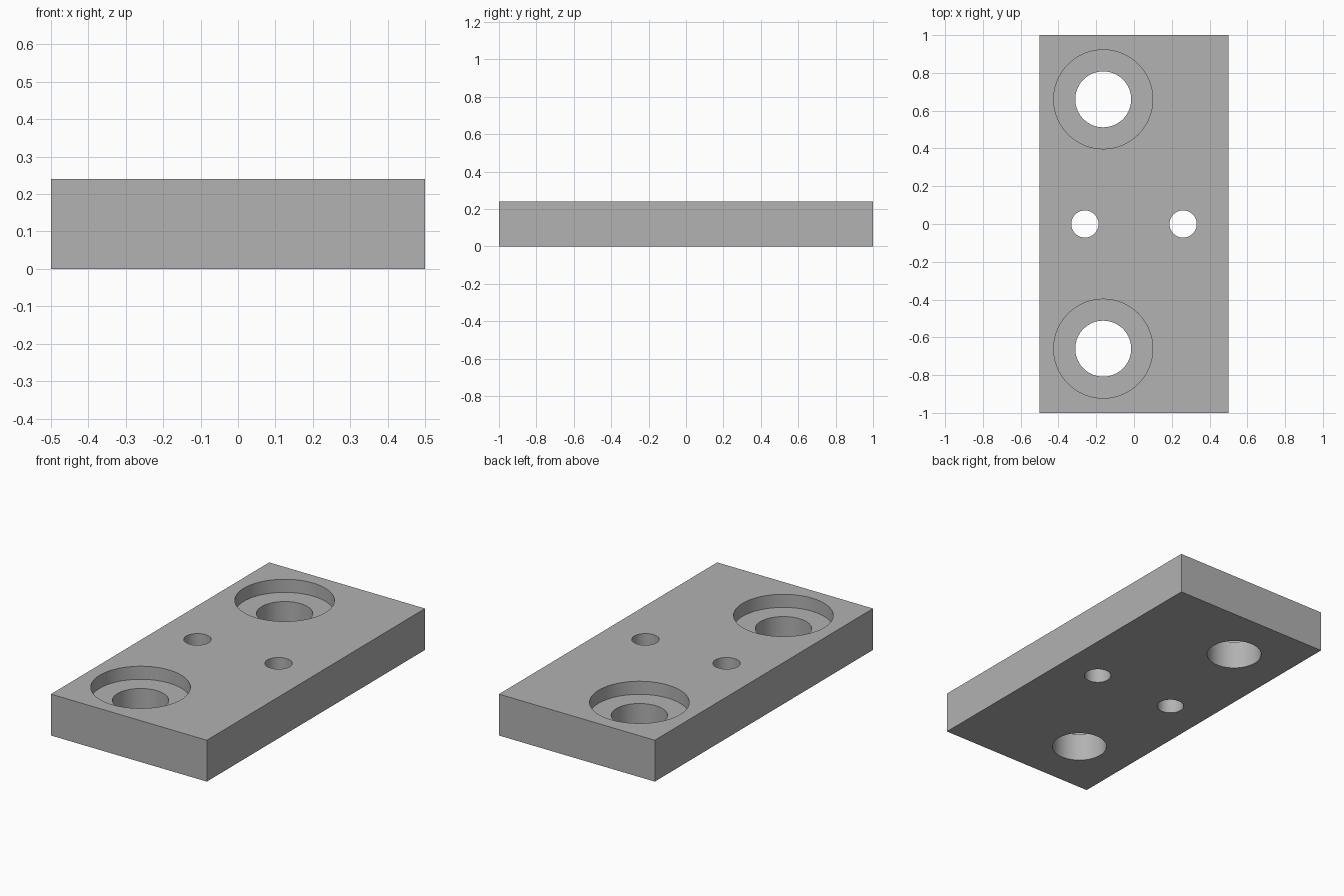
import bpy
import math

cube = bpy.data.objects.get("Cube")
if cube:
    bpy.data.objects.remove(cube, do_unlink=True)

THICKNESS = 0.24
BORE_DEPTH = 0.076

# Plain grey material
grey = bpy.data.materials.new("plain grey")
grey.use_nodes = True
colour = (0.445, 0.445, 0.445, 1)
grey.diffuse_color = colour
grey.node_tree.nodes["Principled BSDF"].inputs["Base Color"].default_value = colour

# Rectangular plate
bpy.ops.mesh.primitive_cube_add(size=1, location=(0, 0, THICKNESS / 2))
plate = bpy.context.object
plate.name = "mounting_plate"
plate.scale = (1, 2, THICKNESS)
bpy.ops.object.transform_apply(location=True, rotation=False, scale=True)
plate.data.materials.append(grey)


def cut_hole(name, x, y, radius, bottom):
    """Cut a round hole from above the plate down to the given height."""
    top = THICKNESS + 0.1
    bpy.ops.mesh.primitive_cylinder_add(
        vertices=96, radius=radius, depth=top - bottom,
        location=(x, y, (top + bottom) / 2))
    cutter = bpy.context.object
    cutter.name = name
    cutter.data.materials.append(grey)
    cut = plate.modifiers.new(name, "BOOLEAN")
    cut.operation = "DIFFERENCE"
    cut.solver = "EXACT"
    cut.object = cutter
    bpy.context.view_layer.objects.active = plate
    bpy.ops.object.modifier_apply(modifier=name)
    bpy.data.objects.remove(cutter, do_unlink=True)


for side in (-1, 1):
    # Counterbored bolt holes at each end
    cut_hole("counterbore", -0.163, side * 0.66, 0.262, THICKNESS - BORE_DEPTH)
    cut_hole("bolt_hole", -0.163, side * 0.66, 0.148, -0.1)
    # Small pin holes across the middle
    cut_hole("pin_hole", side * 0.26, 0, 0.072, -0.1)

# Smooth hole walls, sharp edges
bpy.ops.object.select_all(action="DESELECT")
plate.select_set(True)
bpy.context.view_layer.objects.active = plate
bpy.ops.object.shade_smooth_by_angle(angle=math.radians(30))
